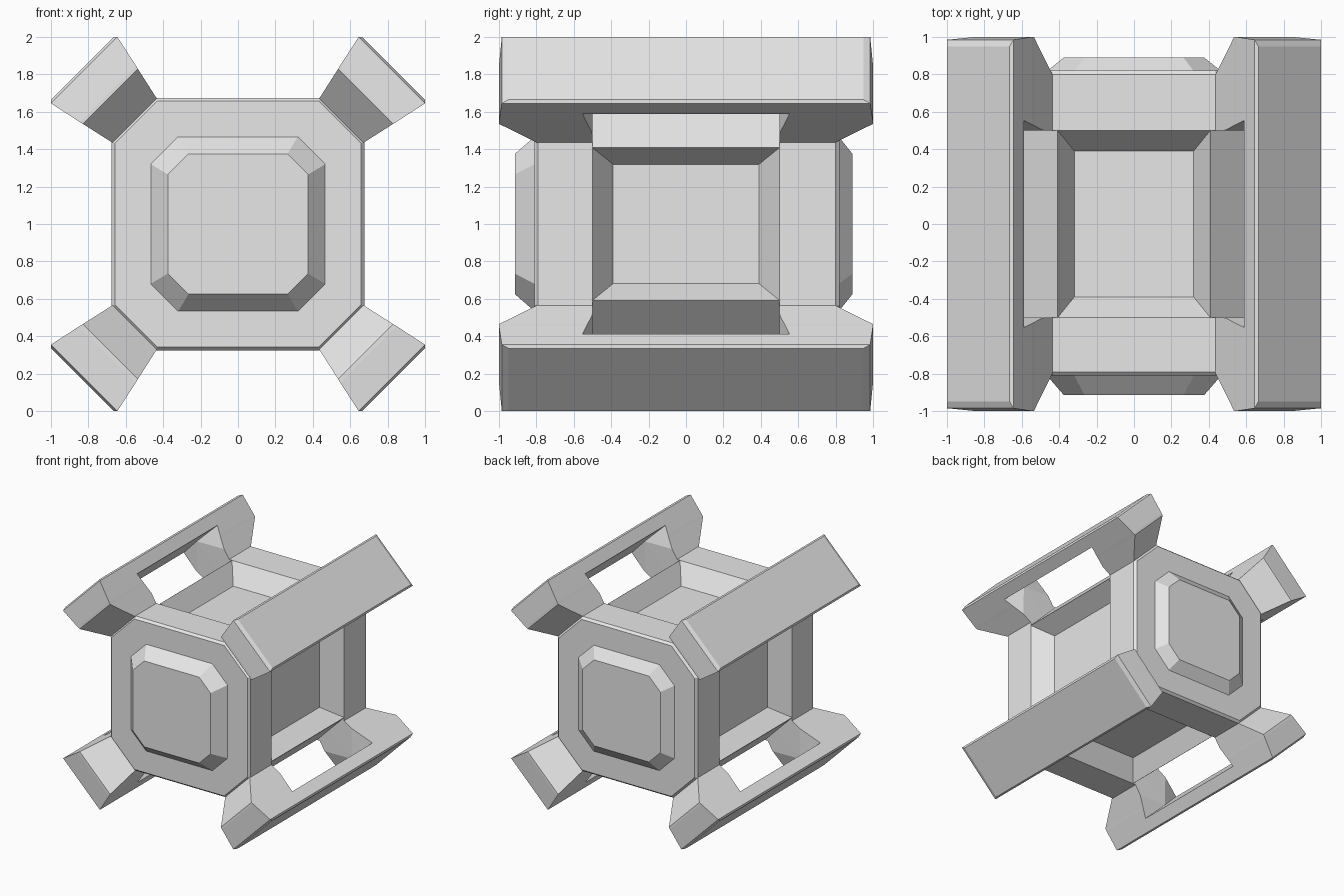
import bpy, bmesh, math
from mathutils import Matrix, Vector

if "Cube" in bpy.data.objects:
    bpy.data.objects.remove(bpy.data.objects["Cube"], do_unlink=True)

grey = bpy.data.materials.new("light_grey")
grey.use_nodes = True
grey.diffuse_color = (0.8, 0.8, 0.8, 1)
grey.node_tree.nodes["Principled BSDF"].inputs["Base Color"].default_value = (0.8, 0.8, 0.8, 1)

CENTRE = Matrix.Translation((0, 0, 1))


def turn(degrees):
    """Placement that spins a part about the long axis of the body."""
    return CENTRE @ Matrix.Rotation(math.radians(degrees), 4, 'Y')


def loft(name, rings, place, triangulate=False):
    """Skin a closed solid through rings of equal point count."""
    bm = bmesh.new()
    loops = [[bm.verts.new(p) for p in ring] for ring in rings]
    n = len(loops[0])
    for a, b in zip(loops, loops[1:]):
        for i in range(n):
            j = (i + 1) % n
            bm.faces.new((a[i], a[j], b[j], b[i]))
    bm.faces.new(loops[0])
    bm.faces.new(loops[-1])
    bmesh.ops.recalc_face_normals(bm, faces=bm.faces[:])
    if triangulate:
        bmesh.ops.triangulate(bm, faces=bm.faces[:])
    mesh = bpy.data.meshes.new(name)
    bm.to_mesh(mesh)
    bm.free()
    mesh.transform(place)
    mesh.materials.append(grey)
    ob = bpy.data.objects.new(name, mesh)
    bpy.context.scene.collection.objects.link(ob)
    return ob


def rect(w, d, z):
    return [Vector(p) for p in ((-w, -d, z), (w, -d, z), (w, d, z), (-w, d, z))]


def octagon(half, flat, y):
    """Square with cut corners, standing across the long axis."""
    pts = ((half, flat), (flat, half), (-flat, half), (-half, flat),
           (-half, -flat), (-flat, -half), (flat, -half), (half, -flat))
    return [Vector((x, y, z)) for x, z in pts]


def slot_ring(z, end):
    """Slot outline, pinched at the middle of the bar."""
    return [Vector(p) for p in ((-0.3, -end, z), (0, -0.5, z), (0.3, -end, z),
                                (0.3, end, z), (0, 0.5, z), (-0.3, end, z))]


def cut(ob, cutter):
    mod = ob.modifiers.new("cut", 'BOOLEAN')
    mod.operation = 'DIFFERENCE'
    mod.solver = 'EXACT'
    mod.object = cutter
    bpy.context.view_layer.objects.active = ob
    bpy.ops.object.modifier_apply(modifier=mod.name)


# Central body with cut corners and a narrow bevel on both ends
body = loft("body", [octagon(0.657, 0.433, -0.81), octagon(0.675, 0.44, -0.79),
                     octagon(0.675, 0.44, 0.80), octagon(0.657, 0.433, 0.82)], CENTRE)

# Raised end plates
for name, base, face in (("front_plate", -0.80, -0.915), ("back_plate", 0.81, 0.89)):
    loft(name, [octagon(0.475, 0.325, base), octagon(0.375, 0.265, face)], CENTRE)

# Sunken panels on the four sides
for k in range(4):
    panel = loft("panel_cutter",
                 [rect(0.319, 0.39, 0.515), rect(0.408, 0.5, 0.675), rect(0.415, 0.508, 0.69)],
                 turn(90 * k))
    cut(body, panel)
    bpy.data.objects.remove(panel, do_unlink=True)

# Corner bars, each pierced by a slot that also trims the body corner
bar_names = ("upper_left_bar", "lower_left_bar", "lower_right_bar", "upper_right_bar")
for k, name in enumerate(bar_names):
    place = turn(45 + 90 * k)
    bar = loft(name, [rect(0.163, 0.765, 0.755), rect(0.168, 0.80, 0.785),
                      rect(0.208, 1.0, 0.965), rect(0.213, 1.0, 0.985),
                      rect(0.251, 0.985, 1.163), rect(0.237, 0.95, 1.177)], place)
    slot = loft("slot_cutter", [slot_ring(0.767, 0.502), slot_ring(1.06, 0.57)], place, True)
    cut(body, slot)
    bottom = loft("foot_cutter", [slot_ring(0.70, 0.502), slot_ring(0.768, 0.502)], place, True)
    cut(bar, slot)
    cut(bar, bottom)
    for helper in (slot, bottom):
        bpy.data.objects.remove(helper, do_unlink=True)
